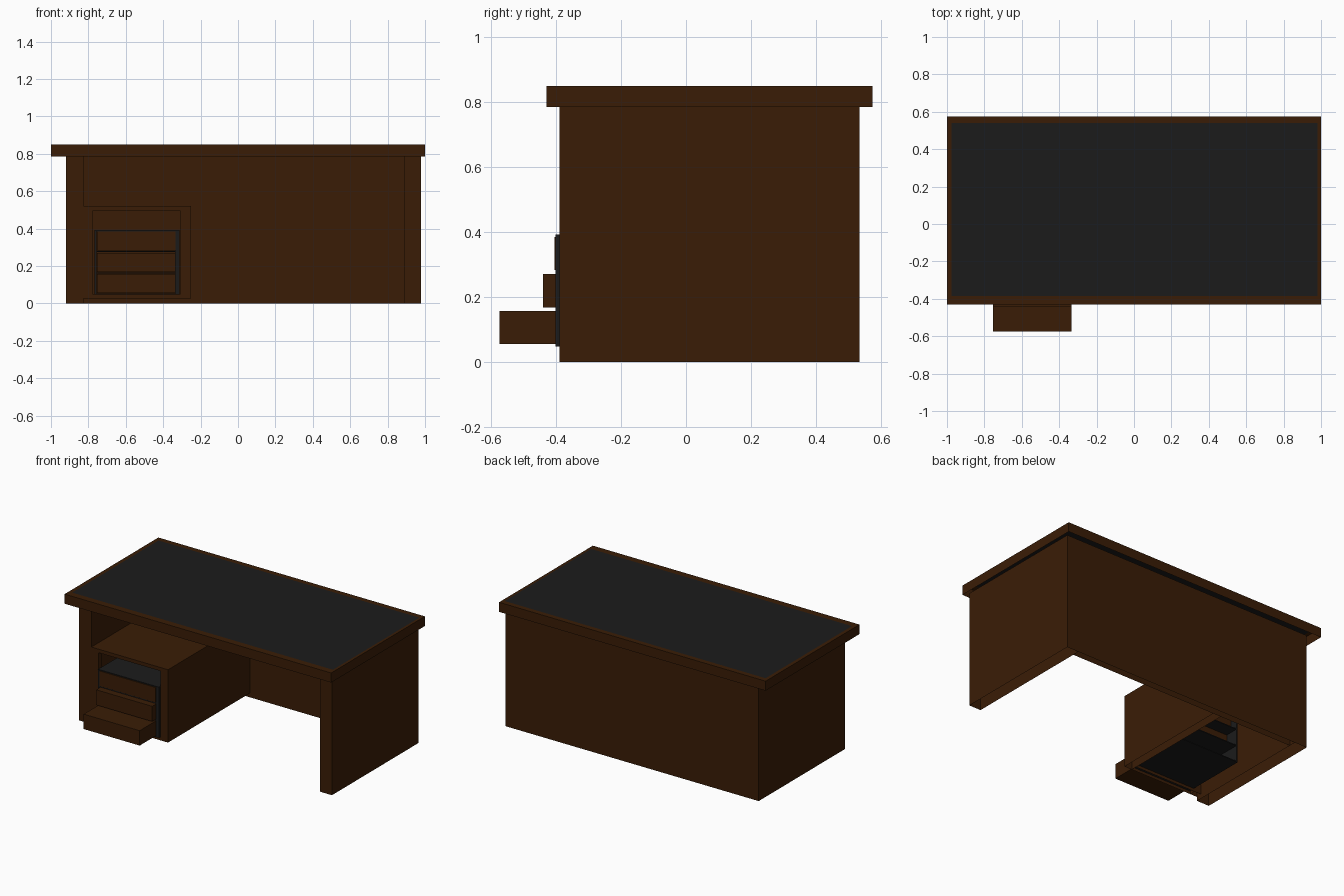
import bpy
import bmesh

if "Cube" in bpy.data.objects:
    bpy.data.objects.remove(bpy.data.objects["Cube"])


def material(name, colour):
    m = bpy.data.materials.new(name)
    m.diffuse_color = (*colour, 1)
    m.use_nodes = True
    m.node_tree.nodes["Principled BSDF"].inputs["Base Color"].default_value = m.diffuse_color
    return m


WOOD = material("dark brown wood", (0.0420, 0.0120, 0.0019))
BLACK = material("charcoal", (0.0112, 0.0112, 0.0112))


def boxes(name, mat, *spans, hollow=""):
    """One object made of boxes (x0, x1, y0, y1, z0, z1); hollow names the open ends."""
    bm = bmesh.new()
    for x0, x1, y0, y1, z0, z1 in spans:
        cube = bmesh.ops.create_cube(bm, size=1)
        for v in cube["verts"]:
            v.co = (x1 if v.co.x > 0 else x0,
                    y1 if v.co.y > 0 else y0,
                    z1 if v.co.z > 0 else z0)
    bm.normal_update()
    ends = [f for f in bm.faces if ("bottom" in hollow and f.normal.z < -0.9)
            or ("top" in hollow and f.normal.z > 0.9)]
    bmesh.ops.delete(bm, geom=ends, context="FACES_ONLY")
    mesh = bpy.data.meshes.new(name)
    bm.to_mesh(mesh)
    bm.free()
    mesh.materials.append(mat)
    ob = bpy.data.objects.new(name, mesh)
    bpy.context.collection.objects.link(ob)
    return ob


# Desk top: rim open underneath, with a flush dark writing surface
top = boxes("desk_top", WOOD, (-1, 1, -0.43, 0.575, 0.785, 0.85), hollow="bottom")
top.data.materials.append(BLACK)
bm = bmesh.new()
bm.from_mesh(top.data)
bm.normal_update()
lid = next(f for f in bm.faces if f.normal.z > 0.9)
bmesh.ops.inset_individual(bm, faces=[lid], thickness=0.03)
lid.material_index = 1
for v in lid.verts:
    v.co.x = 0.982 if v.co.x > 0 else -0.975
    v.co.y = 0.54 if v.co.y > 0 else -0.385
bm.to_mesh(top.data)
bm.free()

# Side panels and back panel, hollow shells
boxes("left_side", WOOD, (-0.92, -0.827, -0.39, 0.535, 0, 0.786), hollow="top bottom")
boxes("right_side", WOOD, (0.89, 0.978, -0.39, 0.535, 0, 0.786), hollow="top bottom")
boxes("back_panel", WOOD, (-0.827, 0.89, 0.487, 0.535, 0, 0.786), hollow="top bottom")

# Pedestal shell, open underneath and at the front
boxes("pedestal_top", WOOD, (-0.827, -0.252, -0.39, 0.487, 0.498, 0.522))
boxes("pedestal_wall", WOOD, (-0.31, -0.252, -0.39, 0.487, 0.028, 0.498), hollow="top bottom")
boxes("pedestal_front_stile", WOOD, (-0.827, -0.774, -0.39, -0.35, 0.028, 0.498), hollow="bottom")
boxes("pedestal_front_rail", WOOD, (-0.774, -0.31, -0.39, -0.35, 0.028, 0.048), hollow="bottom")

# Drawer cabinet: two sides, top, floor and shelves
cab_y = (-0.402, 0.065)
boxes("drawer_cabinet", BLACK,
      (-0.768, -0.757, *cab_y, 0.048, 0.392),
      (-0.333, -0.313, *cab_y, 0.048, 0.392),
      *[(-0.757, -0.333, *cab_y, z, z + 0.006) for z in (0.048, 0.16, 0.275, 0.386)])

# Drawers, pulled out by different amounts
for name, front, z0, z1 in (("bottom", -0.575, 0.056, 0.157),
                            ("middle", -0.441, 0.168, 0.271),
                            ("top", -0.405, 0.283, 0.385)):
    boxes(name + "_drawer", WOOD, (-0.755, -0.335, front, front + 0.42, z0, z1))
